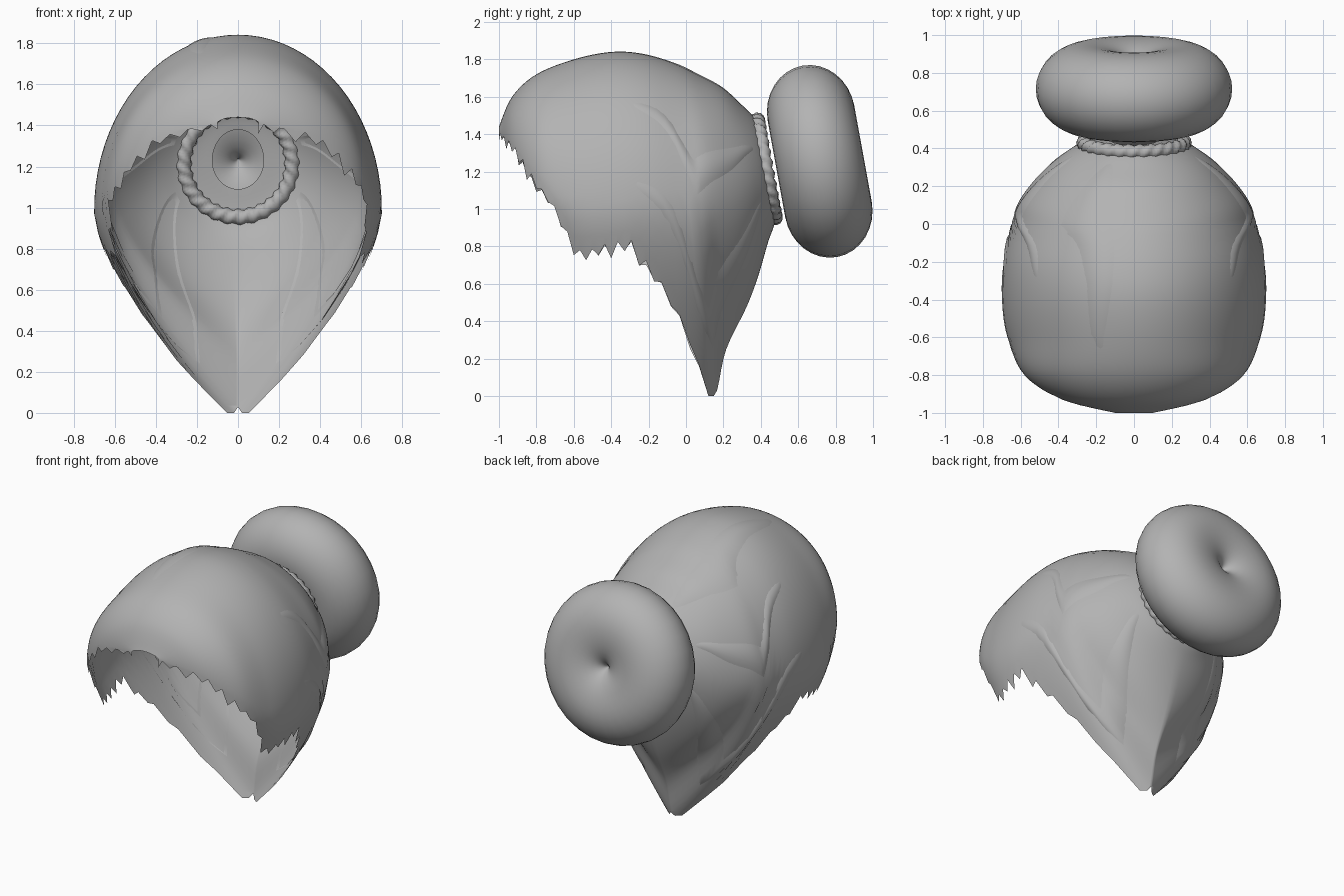
import bpy, bmesh, math, random
from mathutils import Vector, Matrix

random.seed(4)
if "Cube" in bpy.data.objects:
    bpy.data.objects.remove(bpy.data.objects["Cube"])

grey = bpy.data.materials.new("hair grey")
grey.use_nodes = True
colour = (0.45, 0.45, 0.45, 1)
grey.diffuse_color = colour
grey.node_tree.nodes["Principled BSDF"].inputs["Base Color"].default_value = colour

# Cross-sections from the tie to the fringe: y, tilt, top, widest height, bottom, half width
SECTIONS = [
    (.45, .18, 1.38, 1.23, 1.09, .125),
    (.43, .18, 1.47, 1.2, .94, .26),
    (.36, .18, 1.56, 1.18, .8, .38),
    (.25, .12, 1.65, 1.1, .5, .5),
    (.12, .1, 1.72, 1.05, .25, .6),
    (0, .1, 1.78, 1, -.06, .645),
    (-.2, .05, 1.83, 1, -.15, .69),
    (-.4, 0, 1.84, .98, -.15, .7),
    (-.6, 0, 1.8, 1, 0, .67),
    (-.8, 0, 1.72, 1.15, .3, .58),
    (-.93, 0, 1.6, 1.3, .6, .38),
    (-1, 0, 1.44, 1.41, .8, .1),
]
# Height of the open lower edge along y
RIM = [(.2, -.6), (.12, 0), (.05, .2), (0, .35), (-.1, .55), (-.22, .7), (-.3, .8),
       (-.45, .77), (-.6, .77), (-.64, .87), (-.73, 1.04), (-.82, 1.15), (-.93, 1.33), (-1, 1.4)]


def rim_height(y):
    if y >= RIM[0][0]:
        return RIM[0][1]
    for (ya, za), (yb, zb) in zip(RIM, RIM[1:]):
        if y >= yb:
            return za + (zb - za) * (ya - y) / (ya - yb)
    return RIM[-1][1]


def section(t):
    """Smoothly blended cross-section at station t."""
    last = len(SECTIONS) - 1
    i = min(int(t), last - 1)
    f = t - i
    a, b, c, d = (SECTIONS[min(max(i + k, 0), last)] for k in (-1, 0, 1, 2))
    return [q + f / 2 * (r - p + f * (2 * p - 5 * q + 4 * r - s + f * (3 * (q - r) + s - p)))
            for p, q, r, s in zip(a, b, c, d)]


def hair_point(t, u, tooth=0.0):
    """Point on the hair; u runs from -1 (one edge) over the crown to 1."""
    y, tilt, top, mid, low, width = section(t)
    end = mid
    for _ in range(30):
        end = rim_height(y - tilt * (end - 1.2))
    if end > low:
        end += tooth
    end = max(end, low, 0)
    # range of the profile that lies above the open edge
    if end >= mid:
        limit = math.acos(min(1, (end - mid) / (top - mid)))
    else:
        limit = math.pi / 2 + math.asin(min(1, (mid - end) / (mid - low)))
    a = abs(u) * limit
    if a <= math.pi / 2:
        z, x = mid + (top - mid) * math.cos(a), width * math.sin(a)
    else:
        v = min(1, math.sin(a - math.pi / 2))
        power = min(1, max(.5, .5 + (.42 - y) * 1.7))
        z, x = mid - (mid - low) * v, width * max(0, 1 - v ** (2.5 - power)) ** power
    return Vector((math.copysign(x, u), y - tilt * (z - 1.2), z))


def add_grid(name, rows, wrap=False, angle=50):
    bm = bmesh.new()
    grid = [[bm.verts.new(p) for p in row] for row in rows]
    pairs = list(zip(grid, grid[1:])) + ([(grid[-1], grid[0])] if wrap else [])
    for r, s in pairs:
        n = len(r)
        for j in range(n if wrap else n - 1):
            k = (j + 1) % n
            bm.faces.new((r[j], s[j], s[k], r[k]))
    bmesh.ops.remove_doubles(bm, verts=bm.verts, dist=.0005)
    bmesh.ops.recalc_face_normals(bm, faces=bm.faces)
    mesh = bpy.data.meshes.new(name)
    bm.to_mesh(mesh)
    bm.free()
    mesh.materials.append(grey)
    obj = bpy.data.objects.new(name, mesh)
    bpy.context.collection.objects.link(obj)
    bpy.ops.object.select_all(action='DESELECT')
    obj.select_set(True)
    bpy.context.view_layer.objects.active = obj
    bpy.ops.object.shade_smooth_by_angle(angle=math.radians(angle))
    return obj


# Hair shell with a ragged open edge
COLS, STEP = 22, 6
rows = []
for i in range((len(SECTIONS) - 1) * STEP + 1):
    teeth = [(1 if i % 2 else -1) * random.uniform(.01, .045) for _ in range(2)]
    row = []
    for j in range(-COLS, COLS + 1):
        u = j / COLS
        tooth = teeth[j > 0]
        whole = hair_point(i / STEP, u)
        # only the outermost band follows the teeth
        row.append(hair_point(i / STEP, u, tooth) if abs(j) == COLS else whole)
    rows.append(row)
add_grid("hair_shell", rows)


# Thin raised locks sweeping back to the tie
def add_lock(name, t0, t1, u0, u1, drift):
    centre = Vector((0, -.2, 1.1))
    lock = []
    for i in range(25):
        f = i / 24
        line = []
        for j in range(7):
            g = j / 6
            swell = .994 + .02 * math.sin(math.pi * f) ** .5 * math.sin(math.pi * g)
            u = (u0 + u1) / 2 + (g - .5) * (u1 - u0) * (.4 + .6 * math.sin(math.pi * f)) + drift * f
            line.append(centre + (hair_point(t0 + (t1 - t0) * f, u) - centre) * swell)
        lock.append(line)
    add_grid(name, lock)


add_lock("crown_lock", 1.6, 8.5, -.2, -.03, -.05)
for side, word in ((1, "left"), (-1, "right")):
    add_lock(word + "_upper_lock", 1.6, 6.5, side * .32, side * .42, side * .1)
    add_lock(word + "_lower_lock", 1.6, 6.5, side * .58, side * .7, side * .15)

# Twisted hair tie
TILT = Matrix.Rotation(.18, 3, 'X')
tie = []
for i in range(140):
    a = math.tau * i / 140
    ring = []
    for j in range(12):
        b = math.tau * j / 12
        r = .036 * (1 + .16 * math.cos(2 * b + 28 * a))
        d = .265 + r * math.cos(b)
        ring.append(TILT @ Vector((d * math.cos(a), r * math.sin(b), d * math.sin(a)))
                    + Vector((0, .43, 1.215)))
    tie.append(ring)
add_grid("hair_tie", tie, wrap=True)

# Round bun with a dimple on each side
bun = []
for i in range(33):
    a = math.tau * i / 32
    ring = []
    for j in range(33):
        b = math.pi - math.tau * j / 32
        d = .26 + .26 * math.cos(b)
        h = .235 * math.sin(b)
        if math.cos(b) < 0:
            h = math.copysign(.09 + .145 * abs(math.sin(b)), b)
        ring.append(TILT @ Vector((d * math.cos(a), h, d * math.sin(a)))
                    + Vector((0, .715, 1.255)))
    bun.append(ring)
add_grid("bun", bun, angle=80)
